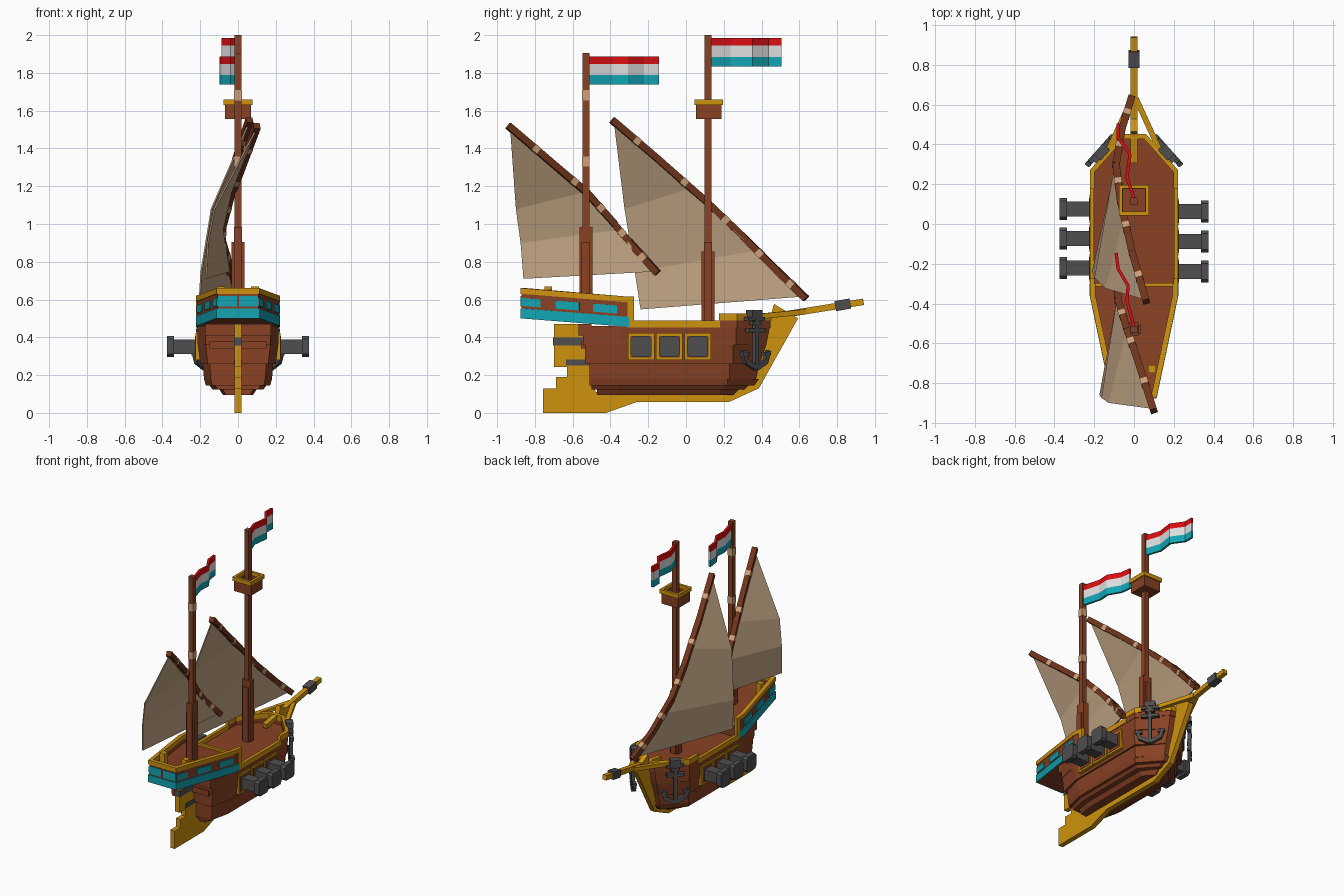
import bpy, bmesh, math
from mathutils import Vector, Matrix

if "Cube" in bpy.data.objects:
    bpy.data.objects.remove(bpy.data.objects["Cube"])


def colour(name, r, g, b):
    m = bpy.data.materials.new(name)
    lin = [((c / 255 + 0.055) / 1.055) ** 2.4 if c > 10 else c / 255 / 12.92 for c in (r, g, b)]
    m.diffuse_color = (*lin, 1)
    m.use_nodes = True
    m.node_tree.nodes["Principled BSDF"].inputs["Base Color"].default_value = m.diffuse_color
    return m


WOOD = colour("brown wood", 136, 65, 36)
SPAR = colour("dark wood", 112, 52, 28)
GOLD = colour("gold trim", 206, 146, 14)
TEAL = colour("teal paint", 18, 165, 180)
IRON = colour("dark iron", 78, 78, 80)
CLOTH = colour("sail cloth", 196, 167, 134)
ROPE = colour("rope wrap", 205, 160, 122)
RED = colour("flag red", 218, 14, 18)
WHITE = colour("flag white", 222, 222, 222)


def finish(bm, name, mat):
    bmesh.ops.recalc_face_normals(bm, faces=bm.faces)
    me = bpy.data.meshes.new(name)
    bm.to_mesh(me)
    bm.free()
    me.materials.append(mat)
    ob = bpy.data.objects.new(name, me)
    bpy.context.collection.objects.link(ob)
    return ob


def box(bm, x0, x1, y0, y1, z0, z1, mat=Matrix()):
    c = Vector(((x0 + x1) / 2, (y0 + y1) / 2, (z0 + z1) / 2))
    bmesh.ops.create_cube(bm, size=1, matrix=mat @ Matrix.Translation(c)
                          @ Matrix.Diagonal((abs(x1 - x0), y1 - y0, z1 - z0, 1)))


def beam(bm, p, q, w):
    p, q = Vector(p), Vector(q)
    d = q - p
    m = Matrix.Translation((p + q) / 2) @ d.to_track_quat('Z', 'Y').to_matrix().to_4x4()
    bmesh.ops.create_cube(bm, size=1, matrix=m @ Matrix.Diagonal((w, w, d.length, 1)))


def loft(bm, lower, upper):
    """Solid between two matching 3D outlines."""
    a = [bm.verts.new(p) for p in lower]
    b = [bm.verts.new(p) for p in upper]
    n = len(a)
    bm.faces.new(a[::-1])
    bm.faces.new(b)
    for i in range(n):
        bm.faces.new((a[i], a[(i + 1) % n], b[(i + 1) % n], b[i]))


def prism(bm, yz, x0, x1):
    loft(bm, [(x0, y, z) for y, z in yz], [(x1, y, z) for y, z in yz])


def wall(bm, path, zlow, zhigh, inner, outer):
    """Strip along an xy path; zlow and zhigh are functions of y."""
    P = [Vector(p) for p in path]
    N = []
    for i, p in enumerate(P):
        ns = [Vector((d.y, -d.x)).normalized() for d in
              [P[j + 1] - P[j] for j in (i - 1, i) if 0 <= j < len(P) - 1]]
        n = sum(ns, Vector((0, 0))).normalized()
        N.append(n / max(n.dot(ns[0]), 0.3))
    rings = []
    for p, n in zip(P, N):
        i, o = p + n * inner, p + n * outer
        rings.append([bm.verts.new((v.x, v.y, f(p.y))) for v, f in
                      ((i, zlow), (o, zlow), (o, zhigh), (i, zhigh))])
    for r, s in zip(rings, rings[1:]):
        for k in range(4):
            bm.faces.new((r[k], r[(k + 1) % 4], s[(k + 1) % 4], s[k]))
    bm.faces.new(rings[0])
    bm.faces.new(rings[-1][::-1])


def flat(z):
    return lambda y: z


def mirrored(path):
    return path + [(-x, y) for x, y in reversed(path)]


# Hull: stacked plank layers (z0, z1, half width below, above, stern, shoulder, bow below, above)
bm = bmesh.new()
for z0, z1, w0, w1, s, sh, b0, b1 in (
        (.095, .125, .08, .10, -.47, .18, .25, .28), (.125, .145, .135, .15, -.50, .20, .31, .33),
        (.145, .18, .17, .18, -.51, .22, .36, .385), (.18, .26, .18, .187, -.51, .23, .37, .39),
        (.26, .36, .20, .213, -.535, .25, .39, .425), (.36, .46, .213, .216, -.545, .265, .425, .445)):
    ring = lambda w, b, z: [(x, y, z) for x, y in mirrored(
        [(w * .8, s), (w, -.36), (w, sh), (w * .27, b)])]
    loft(bm, ring(w0, b0, z0), ring(w1, b1, z1))
finish(bm, "hull", WOOD)
bm = bmesh.new()
box(bm, -.175, .175, -.57, -.5, .41, .47)
box(bm, -.15, .15, -.555, -.5, .34, .38)
finish(bm, "stern_planks", WOOD)

# Bulwark and gold rails
bow = mirrored([(.22, .175), (.22, .27), (.06, .45)])
bm = bmesh.new()
wall(bm, bow, flat(.45), flat(.49), -.02, -.002)
finish(bm, "bow_bulwark", WOOD)
bm = bmesh.new()
wall(bm, bow, flat(.488), flat(.525), -.022, .002)
for side in ([(.22, -.31), (.22, .18)], [(-.22, .18), (-.22, -.31)]):
    wall(bm, side, flat(.452), flat(.49), -.02, .002)
finish(bm, "deck_rail", GOLD)

# Raised stern castle
top = lambda y: .615 - (y + .3) * .08
low = lambda y: top(y) - .16
up = lambda f, d: (lambda y: f(y) + d)
stern = [(-x, y) for x, y in mirrored([(.216, -.3), (.216, -.36), (.108, -.87)])]
bm = bmesh.new()
loft(bm, [(x, y, low(y)) for x, y in stern], [(x, y, top(y) - .06) for x, y in stern])
wall(bm, stern, up(top, -.07), up(top, -.03), -.02, 0)
finish(bm, "stern_castle", WOOD)
bm = bmesh.new()
wall(bm, stern, up(top, -.03), top, -.022, .006)
for x in (-.21, .21):
    box(bm, x - .012, x + .012, -.31, -.275, .455, .615)
box(bm, -.21, .21, -.315, -.297, .545, .572)
for x in (-.09, .09):
    box(bm, x - .02, x + .02, -.75, -.71, .585, .668)
finish(bm, "castle_rail", GOLD)
bm = bmesh.new()
wall(bm, stern, low, up(low, .053), -.01, .007)
edge = lambda y: .216 - max(0, -.36 - y) * .212
for y0, y1 in ((-.868, -.77), (-.69, -.565), (-.49, -.365)):
    for path in ([(edge(y0), y0), (edge(y1), y1)], [(-edge(y1), y1), (-edge(y0), y0)]):
        wall(bm, path, up(low, .066), up(low, .108), -.004, .006)
for x in (-.056, .056):
    wall(bm, [(x - .05, -.87), (x + .05, -.87)], up(low, .062), up(low, .118), -.004, .006)
finish(bm, "castle_stripes", TEAL)

# Keel, stem and rudder with iron straps
bm = bmesh.new()
prism(bm, [(-.757, 0), (-.423, 0), (-.26, .058), (.228, .058), (.386, .13), (.593, .50), (.466, .577),
           (.43, .45), (.33, .17), (.2, .11), (-.48, .11), (-.5, .47), (-.70, .47), (-.70, .243),
           (-.63, .243), (-.63, .19), (-.688, .19), (-.688, .13), (-.757, .13)], -.018, .018)
finish(bm, "keel_and_rudder", GOLD)
bm = bmesh.new()
box(bm, -.022, .022, -.703, -.53, .357, .4)
box(bm, -.022, .022, -.635, -.5, .25, .283)
finish(bm, "rudder_straps", IRON)

# Bowsprit
bm = bmesh.new()
beam(bm, (0, .31, .487), (0, .94, .588), .034)
for s in (-1, 1):
    beam(bm, (s * .125, .38, .51), (s * .01, .63, .535), .028)
finish(bm, "bowsprit", GOLD)
bm = bmesh.new()
beam(bm, (0, .79, .565), (0, .87, .579), .054)
finish(bm, "bowsprit_band", IRON)

# Cannons and gun ports
barrels, ports, holes = bmesh.new(), bmesh.new(), bmesh.new()
for s, ys in ((1, (.062, -.088, -.238)), (-1, (.075, -.072, -.222))):
    for y in ys:
        box(ports, s * .19, s * .224, y - .07, y + .07, .28, .422)
        box(holes, s * .19, s * .227, y - .056, y + .056, .294, .408)
        box(barrels, s * .2, s * .35, y - .038, y + .038, .313, .389)
        a, b = .055, .04
        prism(barrels, [(y + u, .351 + v) for u, v in ((a, b), (b, a), (-b, a), (-a, b),
                        (-a, -b), (-b, -a), (b, -a), (a, -b))], s * .338, s * .375)
finish(barrels, "cannons", IRON)
finish(ports, "gun_port_frames", GOLD)
finish(holes, "gun_ports", WOOD)

# Anchors hanging on the bow faces (local x along the face, local y outward)
bm = bmesh.new()
for s in (1, -1):
    t, n = Vector((-.665 * s, .747, 0)), Vector((.747 * s, .665, 0))
    m = Matrix((t, n, (0, 0, 1))).transposed().to_4x4()
    m.translation = Vector((.15 * s, .35, 0)) + n * .012
    box(bm, -.06, .06, -.02, .025, .49, .508, m)
    box(bm, -.035, .035, -.02, .03, .508, .545, m)
    box(bm, -.012, .012, .004, .028, .235, .5, m)
    box(bm, -.06, .06, .002, .03, .425, .447, m)
    box(bm, -.03, .03, .002, .03, .465, .485, m)
    for k in (-1, 1):
        beam(bm, m @ Vector((0, .016, .235)), m @ Vector((k * .07, .016, .272)), .026)
        beam(bm, m @ Vector((k * .065, .016, .262)), m @ Vector((k * .09, .016, .33)), .024)
        box(bm, k * .075 - .022, k * .075 + .022, .002, .03, .305, .322, m)
finish(bm, "anchors", IRON)

# Masts
bm = bmesh.new()
for y, base, h, zx, zy in ((.116, .45, 2.0, .905, .855), (-.53, .55, 1.905, .905, .985)):
    box(bm, -.018, .018, y - .018, y + .018, base, h)
    box(bm, -.034, .034, y - .022, y + .022, base, zx)
    box(bm, -.022, .022, y - .034, y + .034, base, zy)
finish(bm, "masts", WOOD)
bm = bmesh.new()
for z0, z1 in ((1.305, 1.357), (1.655, 1.71)):
    box(bm, -.02, .02, -.55, -.51, z0, z1)
finish(bm, "mast_wraps", ROPE)

# Crow's nest
body, rim = bmesh.new(), bmesh.new()
box(body, -.066, .066, .054, .186, 1.555, 1.575)
for b, r, t, z0, z1 in ((body, .068, .012, 1.555, 1.635), (rim, .076, .018, 1.63, 1.66)):
    for k in range(4):
        m = Matrix.Translation((0, .12, 0)) @ Matrix.Rotation(k * math.pi / 2, 4, 'Z')
        box(b, -r, r, r - t, r, z0, z1, m)
finish(body, "lookout_basket", WOOD)
finish(rim, "lookout_rim", GOLD)

# Bowed yards with rope wraps
yards = {
    "main": [(.06, -.385, 1.545), (-.01, -.14, 1.335), (-.068, .116, 1.11), (-.09, .3, .935), (-.06, .48, .755), (-.015, .63, .61)],
    "mizzen": [(.098, -.935, 1.515), (.01, -.66, 1.28), (-.035, -.53, 1.17), (-.08, -.38, 1.0), (-.085, -.3, .905), (-.04, -.155, .745)]}
for name, pts in yards.items():
    bm, wraps = bmesh.new(), bmesh.new()
    for p, q in zip(pts, pts[1:]):
        p, q = Vector(p), Vector(q)
        d = (q - p).normalized()
        beam(bm, p - d * .008, q + d * .008, .036)
        mid = (p + q) / 2
        beam(wraps, mid - d * .018, mid + d * .018, .039)
    finish(bm, name + "_yard", SPAR)
    finish(wraps, name + "_yard_wraps", ROPE)

# Lateen sails: rows of (free edge, yard edge) below the peak
sails = {
    "main": ((.055, -.38, 1.53), [((-.14, -.325, 1.08), (-.05, .02, 1.19)),
             ((-.195, -.27, .745), (-.08, .37, .86)), ((-.207, -.24, .548), (-.02, .61, .615))]),
    "mizzen": ((.095, -.93, 1.5), [((-.125, -.9, 1.08), (-.035, -.54, 1.17)),
               ((-.16, -.875, .9), (-.08, -.36, .97)), ((-.17, -.86, .71), (-.045, -.17, .748))])}
for name, (peak, rows) in sails.items():
    bm = bmesh.new()
    prev = [bm.verts.new(peak)]
    for row in rows:
        cur = [bm.verts.new(p) for p in row]
        bm.faces.new(prev + cur[::-1])
        prev = cur
    ob = finish(bm, name + "_sail", CLOTH)
    mod = ob.modifiers.new("thickness", 'SOLIDIFY')
    mod.thickness, mod.offset = .008, 0

# Waving striped flags
flags = {"main": (1.835, [(0, .13), (-.035, .235), (-.02, .35), (-.08, .435), (-.08, .505)]),
         "mizzen": (1.738, [(0, -.515), (-.035, -.39), (-.03, -.31), (-.08, -.225), (-.09, -.145)])}
for name, (z, path) in flags.items():
    for label, mat, a, b in (("teal", TEAL, 0, .05), ("white", WHITE, .05, .11), ("red", RED, .11, .15)):
        bm = bmesh.new()
        wall(bm, path, flat(z + a), flat(z + b), -.008, .008)
        finish(bm, f"{name}_flag_{label}", mat)
